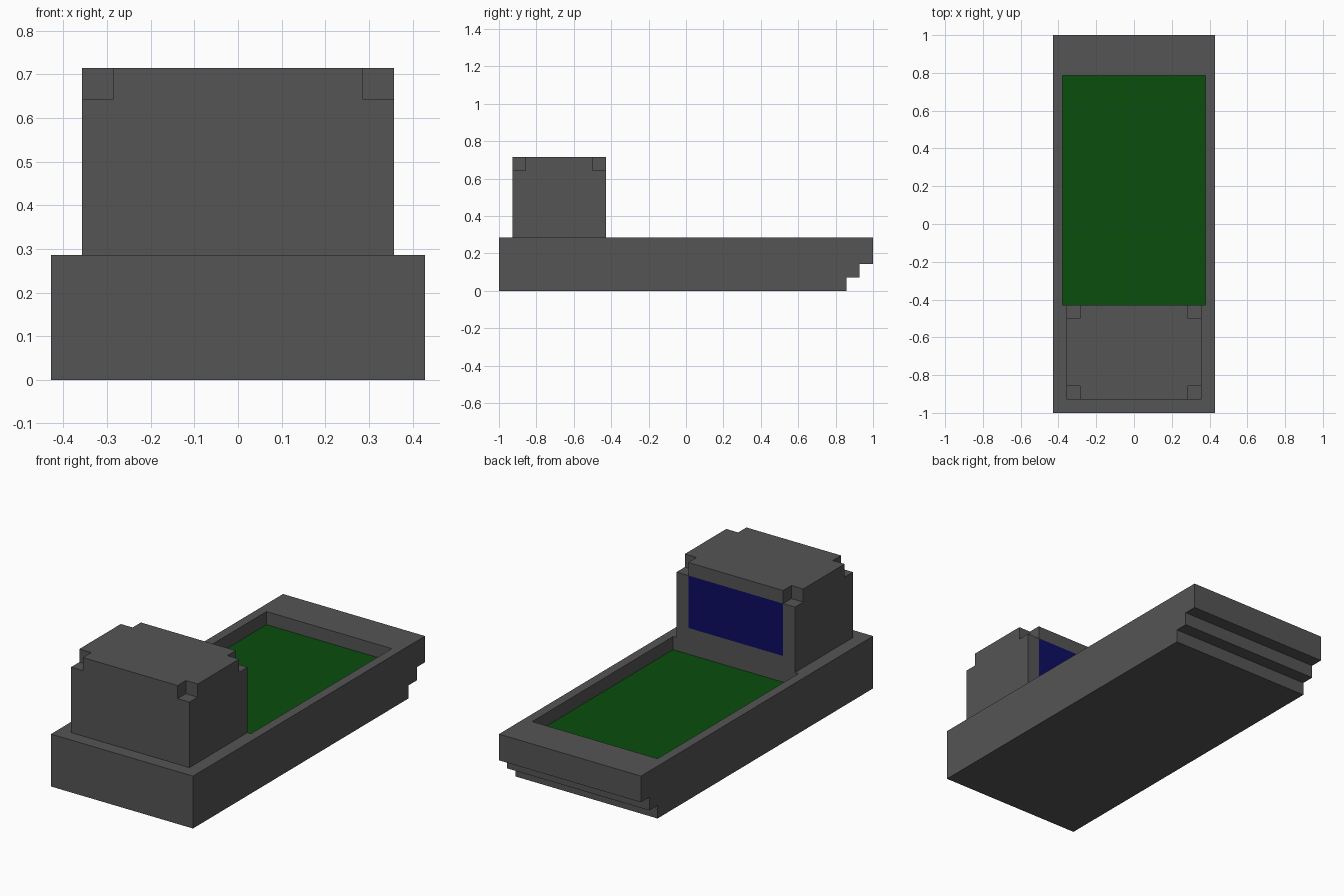
import bpy, bmesh
from mathutils import Vector

if "Cube" in bpy.data.objects:
    bpy.data.objects.remove(bpy.data.objects["Cube"])

U = 1 / 14  # one block of the grid the model is drawn on


def material(name, rgb):
    m = bpy.data.materials.new(name)
    m.diffuse_color = (*rgb, 1)
    m.use_nodes = True
    m.node_tree.nodes["Principled BSDF"].inputs["Base Color"].default_value = m.diffuse_color
    return m


GREY = material("dark grey", (0.09, 0.09, 0.09))
GREEN = material("dark green", (0.003, 0.075, 0.004))
BLUE = material("dark blue", (0.004, 0.004, 0.125))


def prism(points, direction):
    """Extrude a closed outline (in block units) along a direction."""
    bm = bmesh.new()
    face = bm.faces.new([bm.verts.new(p) for p in points])
    res = bmesh.ops.extrude_face_region(bm, geom=[face], use_keep_orig=True)
    verts = [g for g in res["geom"] if isinstance(g, bmesh.types.BMVert)]
    bmesh.ops.translate(bm, verts=verts, vec=direction)
    bmesh.ops.recalc_face_normals(bm, faces=bm.faces)
    return bm


def finish(bm, name, *mats):
    bmesh.ops.scale(bm, vec=(U, U, U), verts=bm.verts)
    mesh = bpy.data.meshes.new(name)
    bm.to_mesh(mesh)
    bm.free()
    for m in mats:
        mesh.materials.append(m)
    ob = bpy.data.objects.new(name, mesh)
    bpy.context.collection.objects.link(ob)
    return ob


# Hull: side profile with the stepped end
profile = [(-14, 0), (12, 0), (12, 1), (13, 1), (13, 2), (14, 2), (14, 4), (-14, 4)]
bm = prism([(-6, y, z) for y, z in profile], (12, 0, 0))

# Recessed deck: inset the top, fit it to the well, sink it one block
deck = max(bm.faces, key=lambda f: f.calc_center_median().z)
bmesh.ops.inset_region(bm, faces=[deck], thickness=1)
for v in deck.verts:
    v.co.y = 11 if v.co.y > 0 else -6
deck = bmesh.ops.extrude_discrete_faces(bm, faces=[deck])["faces"][0]
for v in deck.verts:
    v.co.z = 3
deck.material_index = 1
finish(bm, "hull", GREY, GREEN)

# Cabin body, with the window cut into its rear-facing wall
bm = prism([(-5, -13, 4), (5, -13, 4), (5, -6, 4), (-5, -6, 4)], (0, 0, 5))
for co, no in [((-4, 0, 0), (1, 0, 0)), ((4, 0, 0), (1, 0, 0)), ((0, 0, 5), (0, 0, 1))]:
    wall = [f for f in bm.faces if f.normal.y > 0.9]
    geom = wall + list({e for f in wall for e in f.edges} | {v for f in wall for v in f.verts})
    bmesh.ops.bisect_plane(bm, geom=geom, plane_co=co, plane_no=no)
bm.normal_update()
for f in bm.faces:
    c = f.calc_center_median()
    if f.normal.y > 0.9 and abs(c.x) < 4 and c.z > 5:
        f.material_index = 1
finish(bm, "cabin", GREY, BLUE)

# Roof: top layer with the four corner blocks missing
corner = [(5, 2.5), (4, 2.5), (4, 3.5)]
outline = []
for sx, sy in [(1, 1), (-1, 1), (-1, -1), (1, -1)]:
    pts = [(sx * x, sy * y - 9.5, 9) for x, y in corner]
    outline += pts if sx * sy > 0 else pts[::-1]
finish(prism(outline, (0, 0, 1)), "roof", GREY)
